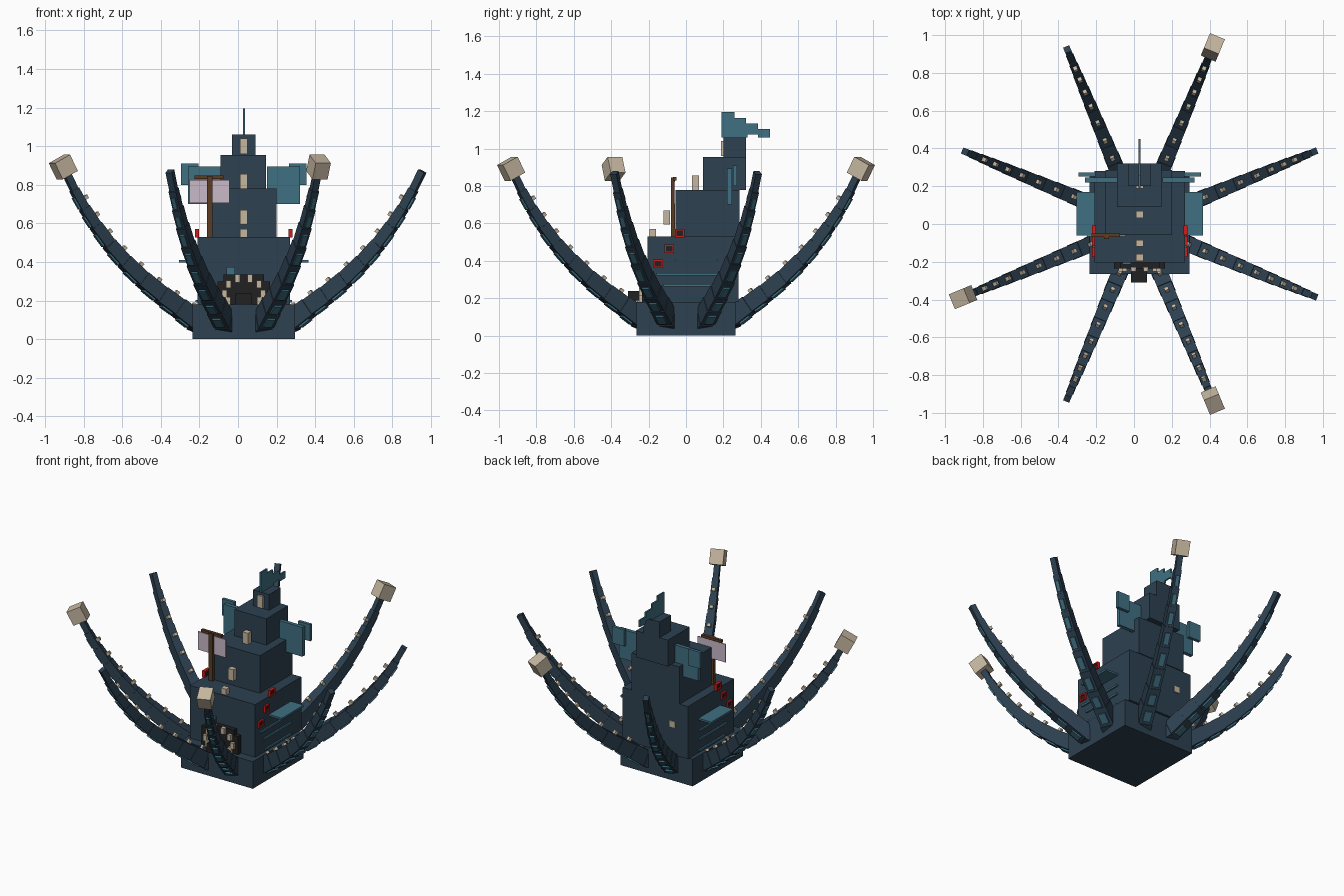
import bpy, bmesh, math
from mathutils import Matrix, Vector

if "Cube" in bpy.data.objects:
    bpy.data.objects.remove(bpy.data.objects["Cube"])

CX = 0.03  # hull centre line


def material(name, rgb):
    m = bpy.data.materials.new(name)
    m.diffuse_color = (*rgb, 1)
    m.use_nodes = True
    m.node_tree.nodes["Principled BSDF"].inputs["Base Color"].default_value = m.diffuse_color
    return m


NAVY = material("navy_hull", (0.026, 0.052, 0.082))
TEAL = material("teal", (0.05, 0.16, 0.22))
BONE = material("bone", (0.56, 0.47, 0.35))
RED = material("red", (0.65, 0.012, 0.01))
BLACK = material("black", (0.016, 0.015, 0.015))
WOOD = material("wood", (0.10, 0.045, 0.018))
CLOTH = material("pale_cloth", (0.58, 0.49, 0.58))


def finish(name, bm, mat):
    bmesh.ops.recalc_face_normals(bm, faces=bm.faces)
    me = bpy.data.meshes.new(name)
    bm.to_mesh(me)
    bm.free()
    me.materials.append(mat)
    ob = bpy.data.objects.new(name, me)
    bpy.context.collection.objects.link(ob)
    return ob


def add_box(bm, frame, size):
    bmesh.ops.create_cube(bm, size=1, matrix=frame @ Matrix.Diagonal((*size, 1)))


def boxes(name, mat, *bounds):
    """One object from boxes given as x0, x1, y0, y1, z0, z1."""
    bm = bmesh.new()
    for x0, x1, y0, y1, z0, z1 in bounds:
        mid = Matrix.Translation(((x0 + x1) / 2, (y0 + y1) / 2, (z0 + z1) / 2))
        add_box(bm, mid, (x1 - x0, y1 - y0, z1 - z0))
    return finish(name, bm, mat)


def mirrored(b):
    """The box and its twin across the hull centre line."""
    return [b, (2 * CX - b[1], 2 * CX - b[0], *b[2:])]


# Stacked hull
boxes("base", NAVY, (-0.235, 0.295, -0.265, 0.265, 0, 0.18))
boxes("lower_hull", NAVY, (-0.21, 0.27, -0.205, 0.28, 0.18, 0.53))
boxes("middle_tower", NAVY, (-0.15, 0.2, -0.055, 0.285, 0.53, 0.78))
boxes("upper_tower", NAVY, (-0.09, 0.145, 0.09, 0.32, 0.78, 0.955))
boxes("top_tower", NAVY, (-0.03, 0.09, 0.2, 0.32, 0.955, 1.06))

# Stepped crest on the top
crest = [(0.19, 1.06), (0.33, 1.06), (0.33, 1.075), (0.385, 1.075), (0.385, 1.06), (0.45, 1.06),
         (0.45, 1.105), (0.385, 1.105), (0.385, 1.135), (0.32, 1.135), (0.32, 1.165),
         (0.26, 1.165), (0.26, 1.195), (0.19, 1.195)]
bm = bmesh.new()
face = bm.faces.new([bm.verts.new((CX - 0.005, y, z)) for y, z in crest])
ext = bmesh.ops.extrude_face_region(bm, geom=[face])
bmesh.ops.translate(bm, vec=(0.01, 0, 0),
                    verts=[v for v in ext["geom"] if isinstance(v, bmesh.types.BMVert)])
finish("crest", bm, TEAL)

# Rear fins, side fins and hull strips
boxes("rear_fins", TEAL, *mirrored((0.15, 0.32, 0.22, 0.245, 0.7, 0.895)),
      *mirrored((0.265, 0.355, 0.252, 0.272, 0.8, 0.91)))
boxes("side_fins", TEAL, *mirrored((0.265, 0.365, -0.06, 0.17, 0.398, 0.41)))
boxes("hull_strips", TEAL, *mirrored((0.265, 0.28, -0.16, 0.17, 0.322, 0.334)),
      *mirrored((0.265, 0.28, -0.12, 0.17, 0.264, 0.276)),
      *mirrored((0.265, 0.28, -0.1, 0.17, 0.19, 0.202)))
boxes("brow_patch", TEAL, (-0.06, -0.015, -0.215, -0.2, 0.335, 0.375))

# Mouth, tongue and teeth
boxes("mouth", BLACK, (-0.075, 0.135, -0.235, -0.2, 0.18, 0.335),
      (-0.105, 0.165, -0.235, -0.2, 0.18, 0.3))
boxes("tongue", BLACK, (-0.015, 0.07, -0.31, -0.23, 0.18, 0.238))
teeth = []
for dx, z in ((0.032, 0.315), (0.08, 0.285), (0.1, 0.235), (0.082, 0.2)):
    teeth += mirrored((CX + dx - 0.013, CX + dx + 0.013, -0.252, -0.23, z - 0.02, z + 0.02))
boxes("teeth", BONE, *teeth)

# Bone spines down the middle of the tower and a plate at the back
boxes("tower_spines", BONE, (0.01, 0.05, 0.187, 0.205, 0.96, 1.04),
      (0.01, 0.05, 0.033, 0.07, 0.78, 0.855), (0.01, 0.05, -0.12, -0.085, 0.595, 0.67),
      (0.01, 0.05, -0.195, -0.16, 0.53, 0.57))
boxes("back_plate", BONE, (-0.12, -0.08, 0.275, 0.286, 0.365, 0.405))

# Mast and banner
boxes("mast", WOOD, (-0.16, -0.132, -0.08, -0.06, 0.53, 0.845),
      (-0.225, -0.075, -0.07, -0.05, 0.83, 0.847))
boxes("banner", CLOTH, (-0.25, -0.045, -0.066, -0.058, 0.705, 0.825))

# Red window frames rising along both sides
frames, panes = [], []
for y, z in ((-0.15, 0.385), (-0.09, 0.465), (-0.033, 0.548)):
    w, h, t = 0.026, 0.022, 0.008
    for b in ((y - w, y + w, z + h - t, z + h), (y - w, y + w, z - h, z - h + t),
              (y - w, y - w + t, z - h + t, z + h - t), (y + w - t, y + w, z - h + t, z + h - t)):
        frames += mirrored((0.262, 0.282, *b))
    panes += mirrored((0.265, 0.274, y - w + t, y + w - t, z - h + t, z + h - t))
boxes("window_frames", RED, *frames)
boxes("window_panes", BLACK, *panes)

# Curved arms: radius and height along the arm
path = [(0.19, 0.06), (0.27, 0.095), (0.36, 0.16), (0.455, 0.225), (0.56, 0.305), (0.66, 0.395),
        (0.747, 0.485), (0.823, 0.58), (0.887, 0.67), (0.945, 0.765), (0.995, 0.86)]
TIPPED = (1, 4, 6)  # arms that carry a block at the tip

for k in range(8):
    spin = Matrix.Translation((CX, 0, 0)) @ Matrix.Rotation(math.radians(22.5 + 45 * k), 4, "Z")
    arm, pads, studs = bmesh.new(), bmesh.new(), bmesh.new()
    n = len(path) - 1
    for i in range(n):
        a, b = (Vector((r, 0, z)) for r, z in path[i:i + 2])
        d = b - a
        # local x runs along the arm, local z points to its upper side
        f = spin @ Matrix.Translation((a + b) / 2) @ Matrix.Rotation(-math.atan2(d.z, d.x), 4, "Y")
        t = i / (n - 1)
        wide, thick = 0.09 - 0.055 * t, 0.105 - 0.068 * t
        add_box(arm, f, (d.length + 0.025, wide, thick))
        if 0 < i < n - 1:
            add_box(pads, f @ Matrix.Translation((0, 0, -thick / 2 - 0.004)),
                    (d.length * 0.6, wide * 0.55, 0.012))
        if 0 < i < n - 1:
            add_box(studs, f @ Matrix.Translation((0, 0, thick / 2 + 0.008)), (0.02, 0.022, 0.03))
    finish(f"arm_{k + 1}", arm, NAVY)
    finish(f"arm_pads_{k + 1}", pads, TEAL)
    finish(f"arm_studs_{k + 1}", studs, BONE)
    if k in TIPPED:
        block = bmesh.new()
        add_box(block, f @ Matrix.Translation((0.09, 0, 0)), (0.095, 0.085, 0.095))
        finish(f"tip_block_{k + 1}", block, BONE)
